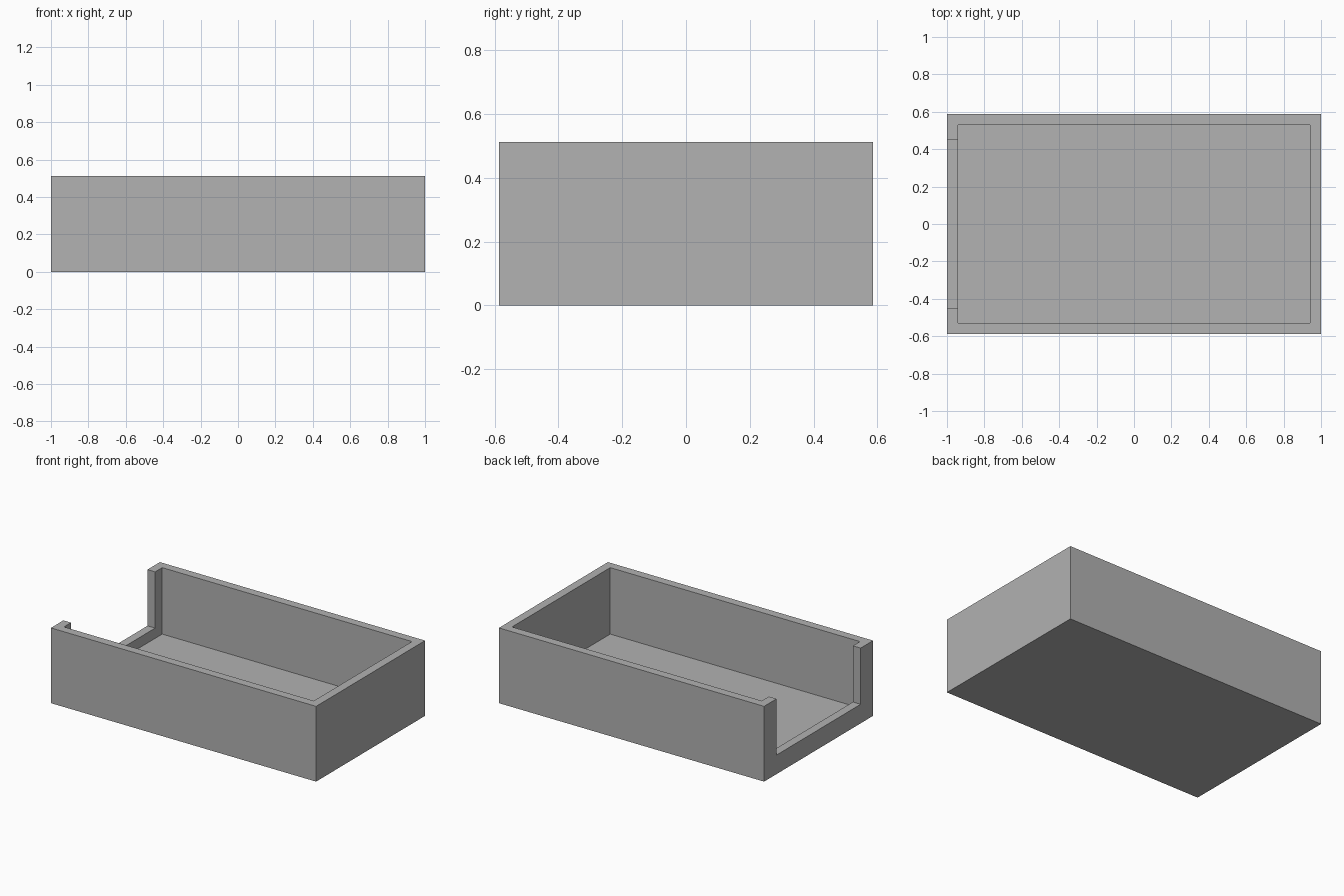
import bpy
from mathutils import Vector

cube = bpy.data.objects.get("Cube")
if cube:
    bpy.data.objects.remove(cube, do_unlink=True)

LENGTH, WIDTH, HEIGHT = 2.0, 1.174, 0.513
WALL = 0.058
FLOOR = 0.06
SILL = 0.13          # height of the sill under the end opening
OPENING = 0.906      # width of the end opening
OVERSHOOT = 0.2


def box(name, low, high):
    """Box spanning two opposite corners."""
    low, high = Vector(low), Vector(high)
    bpy.ops.mesh.primitive_cube_add(size=1)
    obj = bpy.context.object
    obj.name = name
    for v in obj.data.vertices:
        v.co = (low + high) / 2 + v.co * (high - low)
    return obj


def cut(target, cutter):
    """Subtract the cutter from the target, then discard it."""
    cutter.hide_render = True
    mod = target.modifiers.new("cut", 'BOOLEAN')
    mod.operation = 'DIFFERENCE'
    mod.solver = 'EXACT'
    mod.object = cutter
    bpy.context.view_layer.objects.active = target
    bpy.ops.object.modifier_apply(modifier=mod.name)
    bpy.data.objects.remove(cutter, do_unlink=True)


x, y = LENGTH / 2, WIDTH / 2
top = HEIGHT + OVERSHOOT

# Solid block
tray = box("open_tray", (-x, -y, 0), (x, y, HEIGHT))

# Hollow interior
cut(tray, box("cavity_cutter", (WALL - x, WALL - y, FLOOR),
              (x - WALL, y - WALL, top)))

# Opening in the right end, leaving a sill and two corner posts
cut(tray, box("opening_cutter", (-x - OVERSHOOT, -OPENING / 2, SILL),
              (-x + WALL + OVERSHOOT, OPENING / 2, top)))

# Plain grey finish
grey = bpy.data.materials.new("plain_grey")
grey.use_nodes = True
colour = (0.445, 0.445, 0.445, 1)
grey.diffuse_color = colour
grey.node_tree.nodes["Principled BSDF"].inputs["Base Color"].default_value = colour
tray.data.materials.clear()
tray.data.materials.append(grey)
